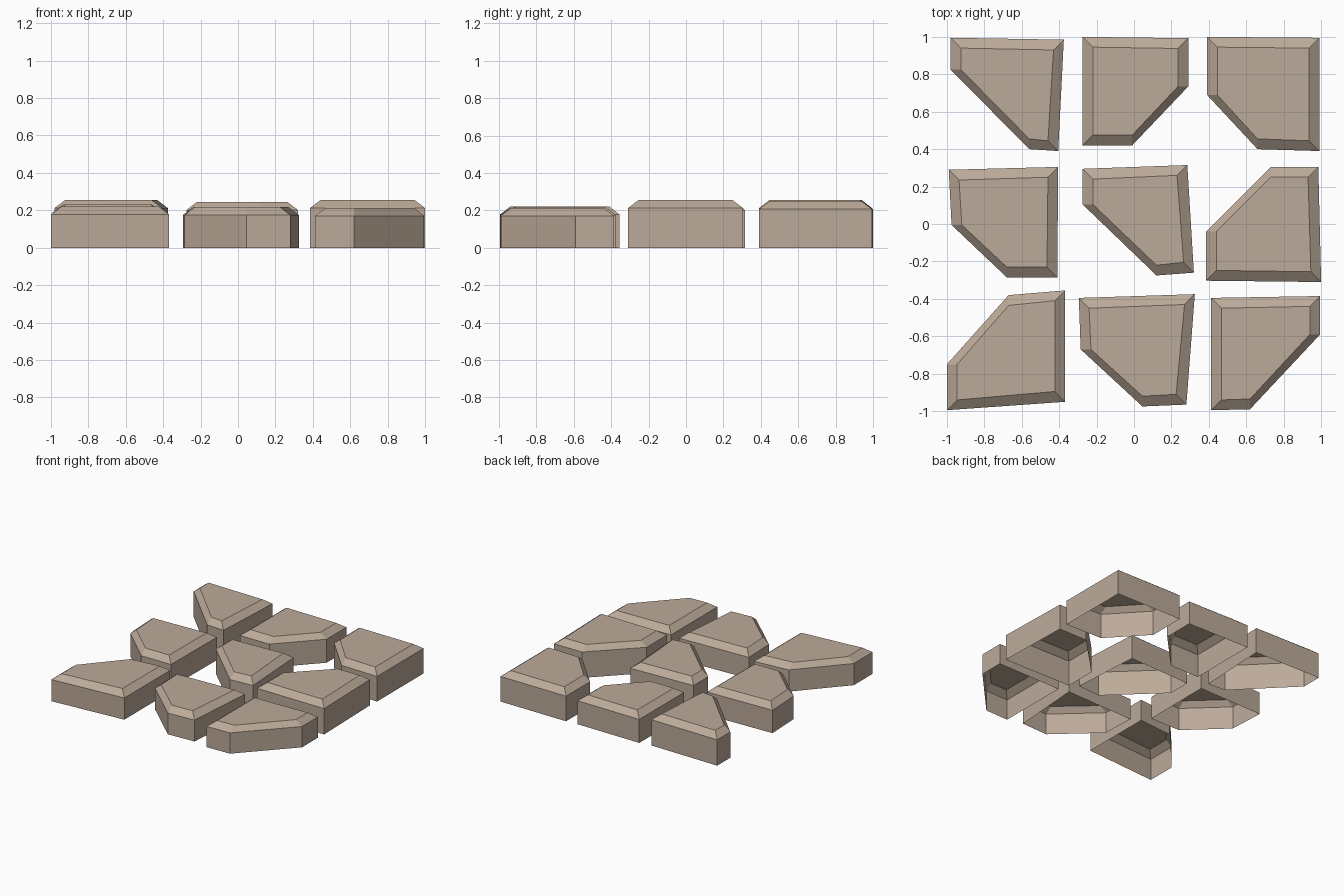
import bpy
import bmesh

default_cube = bpy.data.objects.get("Cube")
if default_cube:
    bpy.data.objects.remove(default_cube, do_unlink=True)

BEVEL = 0.055        # how far the top edge is pulled in
BEVEL_HEIGHT = 0.042  # height of the sloped rim
TOLERANCE = 0.08     # points this close to the bounds belong to that side

# Sandstone colour shared by all stones
stone_colour = (0.50, 0.402, 0.319, 1.0)
sandstone = bpy.data.materials.new("warm sandstone")
sandstone.use_nodes = True
sandstone.diffuse_color = stone_colour
shader = next(n for n in sandstone.node_tree.nodes if n.type == 'BSDF_PRINCIPLED')
shader.inputs["Base Color"].default_value = stone_colour
shader.inputs["Roughness"].default_value = 0.9


def pull_in(value, low, high):
    """Move a coordinate inward when it lies on one of the stone's sides."""
    if value - low < TOLERANCE:
        return value + BEVEL
    if high - value < TOLERANCE:
        return value - BEVEL
    return value


def paving_stone(name, height, outline):
    """Hollow stone, open below: upright walls, sloped rim and flat top."""
    xs = [p[0] for p in outline]
    ys = [p[1] for p in outline]
    inner = [(pull_in(x, min(xs), max(xs)), pull_in(y, min(ys), max(ys)))
             for x, y in outline]

    bm = bmesh.new()
    rings = [[bm.verts.new((x, y, z)) for x, y in points]
             for points, z in ((outline, 0), (outline, height - BEVEL_HEIGHT),
                               (inner, height))]
    count = len(outline)
    for lower, upper in zip(rings, rings[1:]):
        for i in range(count):
            j = (i + 1) % count
            bm.faces.new((lower[i], lower[j], upper[j], upper[i]))
    top = bm.faces.new(rings[-1])

    # Make every face look outward
    bm.normal_update()
    if top.normal.z < 0:
        bmesh.ops.reverse_faces(bm, faces=bm.faces[:])

    mesh = bpy.data.meshes.new(name)
    bm.to_mesh(mesh)
    bm.free()
    mesh.materials.append(sandstone)
    stone = bpy.data.objects.new(name, mesh)
    bpy.context.collection.objects.link(stone)
    return stone


# Back row
paving_stone("back_right_stone", 0.254, [
    (-0.98, 0.995), (-0.375, 0.985), (-0.405, 0.39), (-0.56, 0.40), (-0.98, 0.825)])
paving_stone("back_middle_stone", 0.235, [
    (-0.275, 1.0), (0.29, 0.993), (0.29, 0.735), (-0.01, 0.42), (-0.275, 0.42)])
paving_stone("back_left_stone", 0.248, [
    (0.39, 1.0), (0.99, 0.995), (0.99, 0.39), (0.66, 0.40), (0.39, 0.69)])

# Middle row
paving_stone("middle_right_stone", 0.23, [
    (-0.99, 0.29), (-0.405, 0.305), (-0.41, -0.285), (-0.68, -0.285), (-0.975, -0.005)])
paving_stone("centre_stone", 0.244, [
    (-0.275, 0.295), (0.285, 0.315), (0.32, -0.26), (0.12, -0.275), (-0.275, 0.105)])
paving_stone("middle_left_stone", 0.254, [
    (0.385, -0.303), (1.0, -0.31), (0.985, 0.305), (0.73, 0.305), (0.385, -0.04)])

# Front row
paving_stone("front_right_stone", 0.22, [
    (-1.0, -0.995), (-0.368, -0.95), (-0.368, -0.355), (-0.67, -0.38), (-1.0, -0.75)])
paving_stone("front_middle_stone", 0.217, [
    (-0.295, -0.395), (0.325, -0.375), (0.28, -0.965), (0.045, -0.975), (-0.285, -0.67)])
paving_stone("front_left_stone", 0.213, [
    (0.412, -0.395), (0.995, -0.385), (0.995, -0.59), (0.62, -0.99), (0.412, -0.995)])
